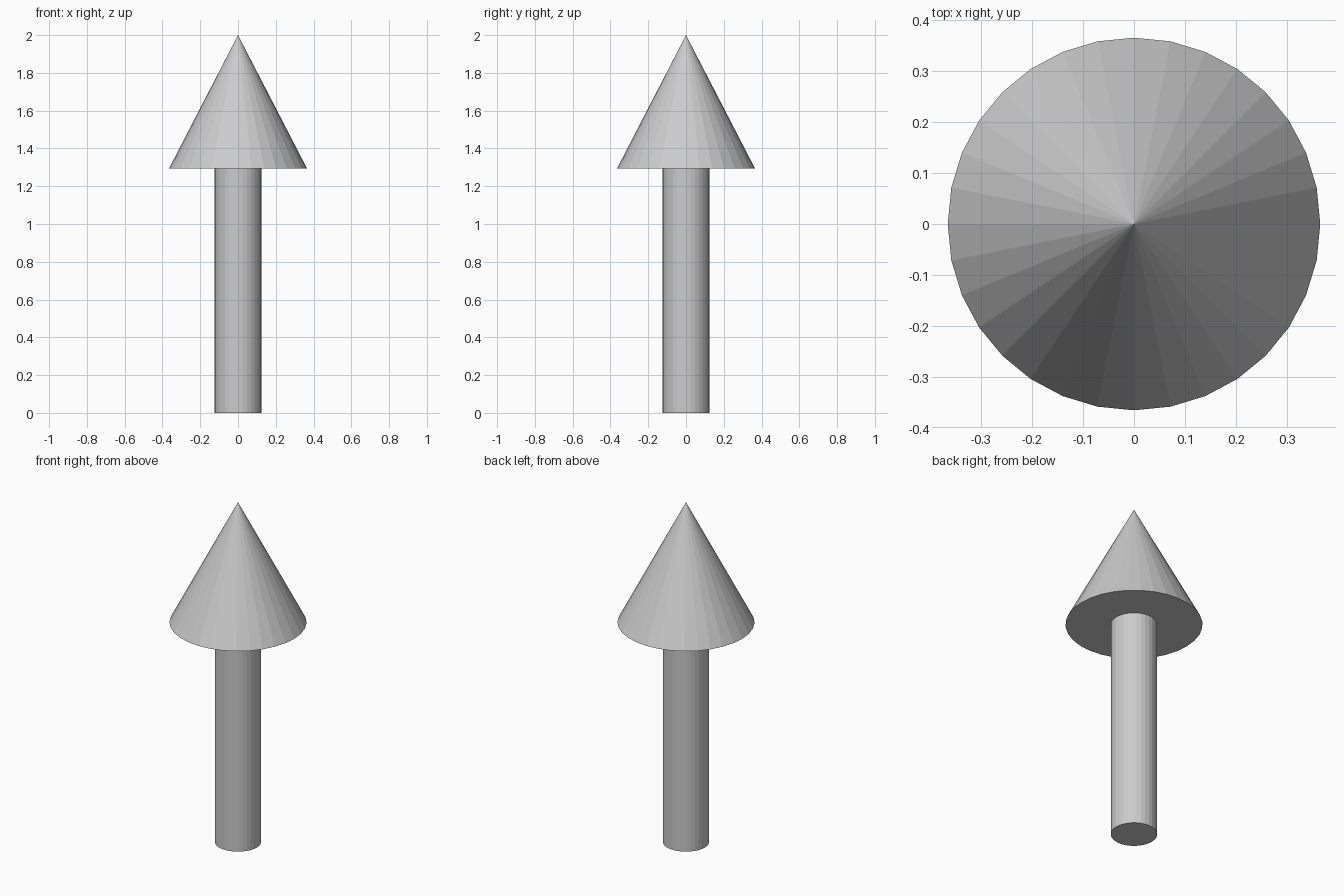
import bpy

if "Cube" in bpy.data.objects:
    bpy.data.objects.remove(bpy.data.objects["Cube"])

SIDES = 32
SHAFT_RADIUS = 0.124
HEAD_RADIUS = 0.366
HEAD_BASE = 1.293
HEIGHT = 2.0

# Straight round shaft, standing on the ground
bpy.ops.mesh.primitive_cylinder_add(
    vertices=SIDES, radius=SHAFT_RADIUS, depth=HEAD_BASE,
    location=(0, 0, HEAD_BASE / 2))
bpy.context.object.name = "arrow_shaft"

# Pointed cone head with a closed flat underside
bpy.ops.mesh.primitive_cone_add(
    vertices=SIDES, radius1=HEAD_RADIUS, radius2=0, depth=HEIGHT - HEAD_BASE,
    location=(0, 0, (HEAD_BASE + HEIGHT) / 2))
bpy.context.object.name = "arrow_head"
